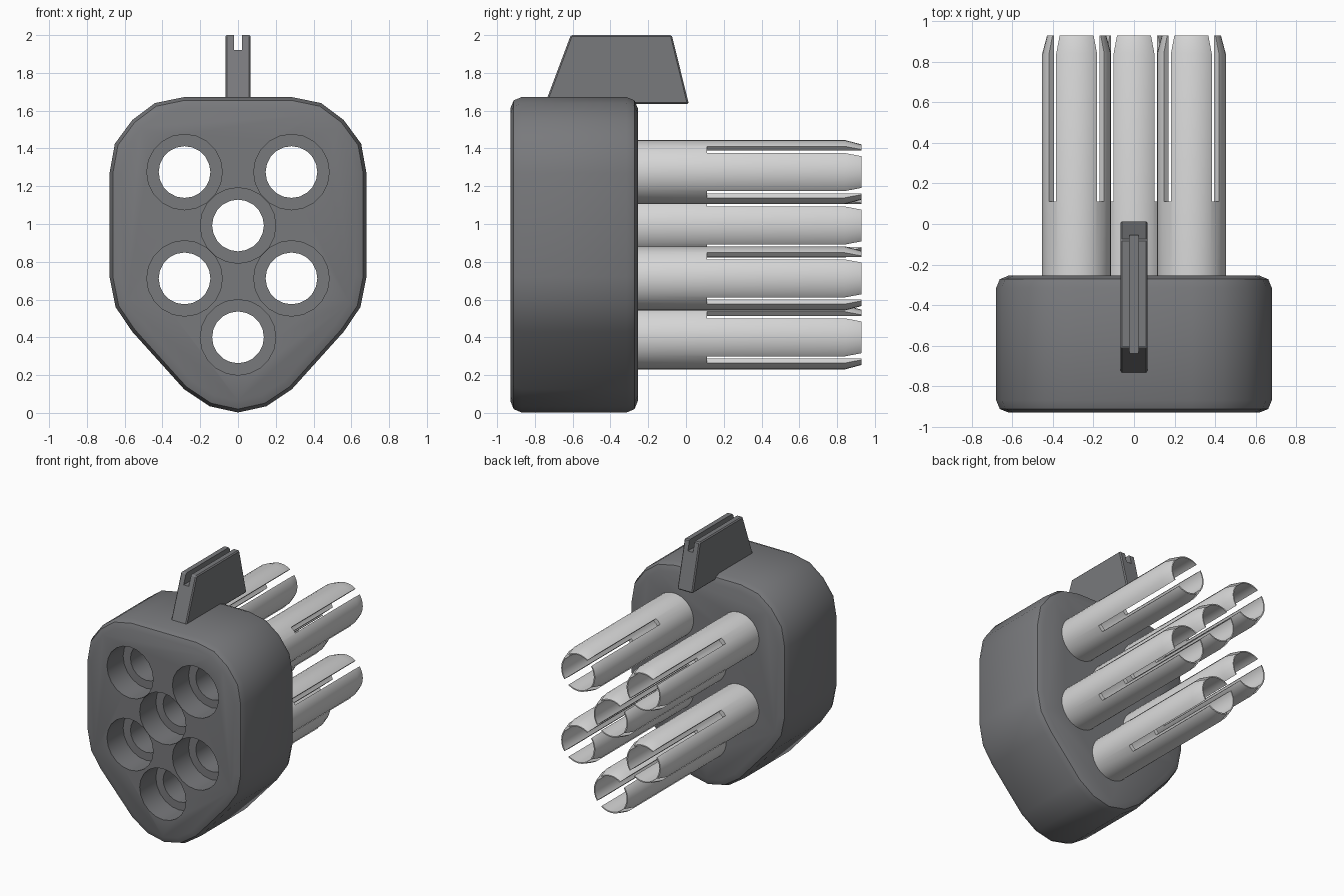
import bpy, bmesh, math
from mathutils import Matrix

if "Cube" in bpy.data.objects:
    bpy.data.objects.remove(bpy.data.objects["Cube"])

def material(name, c):
    m = bpy.data.materials.new(name)
    m.diffuse_color = (*c, 1)
    m.use_nodes = True
    m.node_tree.nodes["Principled BSDF"].inputs["Base Color"].default_value = m.diffuse_color
    return m

DARK = material("dark grey plastic", (0.19, 0.193, 0.203))
LIGHT = material("light grey metal", (0.68, 0.68, 0.68))

def make(name, bm, mat):
    bmesh.ops.recalc_face_normals(bm, faces=bm.faces)
    me = bpy.data.meshes.new(name)
    bm.to_mesh(me)
    bm.free()
    me.materials.append(mat)
    ob = bpy.data.objects.new(name, me)
    bpy.context.collection.objects.link(ob)
    return ob

def prism(pts, axis, a, b):
    """Extrude a 2D outline from a to b along x or y."""
    bm = bmesh.new()
    place = (lambda p, t: (t, p[0], p[1])) if axis == 'x' else (lambda p, t: (p[0], t, p[1]))
    f = bm.faces.new([bm.verts.new(place(p, a)) for p in pts])
    g = bmesh.ops.extrude_face_region(bm, geom=[f])
    d = place((0, 0), b - a)
    bmesh.ops.translate(bm, vec=d, verts=[v for v in g["geom"] if isinstance(v, bmesh.types.BMVert)])
    bmesh.ops.recalc_face_normals(bm, faces=bm.faces)
    return bm

def circle(cx, cz, r, n=20):
    return [(cx + r * math.cos(2 * math.pi * i / n), cz + r * math.sin(2 * math.pi * i / n)) for i in range(n)]

def cut(ob, cutter):
    """Boolean subtract, bake the result and drop the cutter."""
    m = ob.modifiers.new("cut", 'BOOLEAN')
    m.operation, m.solver, m.object = 'DIFFERENCE', 'EXACT', cutter
    cutter.hide_render = True
    dg = bpy.context.evaluated_depsgraph_get()
    me = bpy.data.meshes.new_from_object(ob.evaluated_get(dg))
    ob.modifiers.clear()
    ob.data = me
    bpy.data.objects.remove(cutter)

def smooth(ob, deg):
    bpy.ops.object.select_all(action='DESELECT')
    ob.select_set(True)
    bpy.context.view_layer.objects.active = ob
    bpy.ops.object.shade_smooth_by_angle(angle=math.radians(deg))

SOCKETS = [(-0.283, 1.275), (0.283, 1.275), (0, 0.992), (-0.283, 0.712), (0.283, 0.712), (0, 0.4)]
FRONT, LEDGE, BACK, TIP = -0.93, -0.73, -0.255, 0.93

# Shield-shaped housing with rounded front and back rims
half = [(0.15, 0.035), (0.285, 0.125), (0.56, 0.43), (0.648, 0.56), (0.68, 0.72), (0.68, 1.27),
        (0.652, 1.425), (0.56, 1.55), (0.44, 1.64), (0.285, 1.672)]
outline = [(0, 0.002)] + half + [(-x, z) for x, z in reversed(half)]
bm = prism(outline, 'y', FRONT, BACK)
rim = [e for e in bm.edges if abs(e.verts[0].co.y - e.verts[1].co.y) < 1e-5]
bmesh.ops.bevel(bm, geom=rim, offset=0.06, segments=2, profile=0.5, affect='EDGES')
housing = make("housing", bm, DARK)

# Stepped socket holes
for x, z in SOCKETS:
    cut(housing, make("wide_cutter", prism(circle(x, z, 0.2), 'y', FRONT - 0.1, LEDGE), DARK))
    cut(housing, make("bore_cutter", prism(circle(x, z, 0.137), 'y', FRONT - 0.1, BACK + 0.1), DARK))
smooth(housing, 40)

# Hollow contact tube: lathe profile (radius, y), tapered at the tip
profile = [(0.137, BACK - 0.003), (0.17, BACK - 0.003), (0.17, 0.84), (0.146, TIP), (0.137, TIP)]
bm = bmesh.new()
N = 32
rings = [[bm.verts.new((r * math.cos(2 * math.pi * i / N), y, r * math.sin(2 * math.pi * i / N)))
          for i in range(N)] for r, y in profile]
for k in range(len(rings)):
    a, b = rings[k], rings[(k + 1) % len(rings)]
    for i in range(N):
        bm.faces.new((a[i], a[(i + 1) % N], b[(i + 1) % N], b[i]))
tube = make("contact_tube", bm, LIGHT)

# Four diagonal slots split the tube into prongs
for ang in (45, -45):
    bm = bmesh.new()
    bmesh.ops.create_cube(bm, size=1)
    bmesh.ops.scale(bm, vec=(0.6, 1.0, 0.05), verts=bm.verts)
    bmesh.ops.translate(bm, vec=(0, 0.61, 0), verts=bm.verts)
    bmesh.ops.rotate(bm, cent=(0, 0, 0), matrix=Matrix.Rotation(math.radians(ang), 3, 'Y'), verts=bm.verts)
    cut(tube, make("slot_cutter", bm, LIGHT))
smooth(tube, 30)
for i, (x, z) in enumerate(SOCKETS):
    ob = tube if i == 0 else tube.copy()
    if i:
        bpy.context.collection.objects.link(ob)
    ob.location = (x, 0, z)

# Latch fin on top with a groove along its crest
fin_side = [(-0.747, 1.635), (0.015, 1.635), (-0.075, 2.0), (-0.61, 2.0)]
bm = prism(fin_side, 'x', -0.067, 0.067)
bmesh.ops.bevel(bm, geom=bm.edges[:], offset=0.008, segments=1, affect='EDGES')
fin = make("latch_fin", bm, DARK)
groove = [(-1, 1.92), (0.3, 1.92), (0.3, 2.1), (-1, 2.1)]
cut(fin, make("groove_cutter", prism(groove, 'x', -0.022, 0.022), DARK))
smooth(fin, 20)
